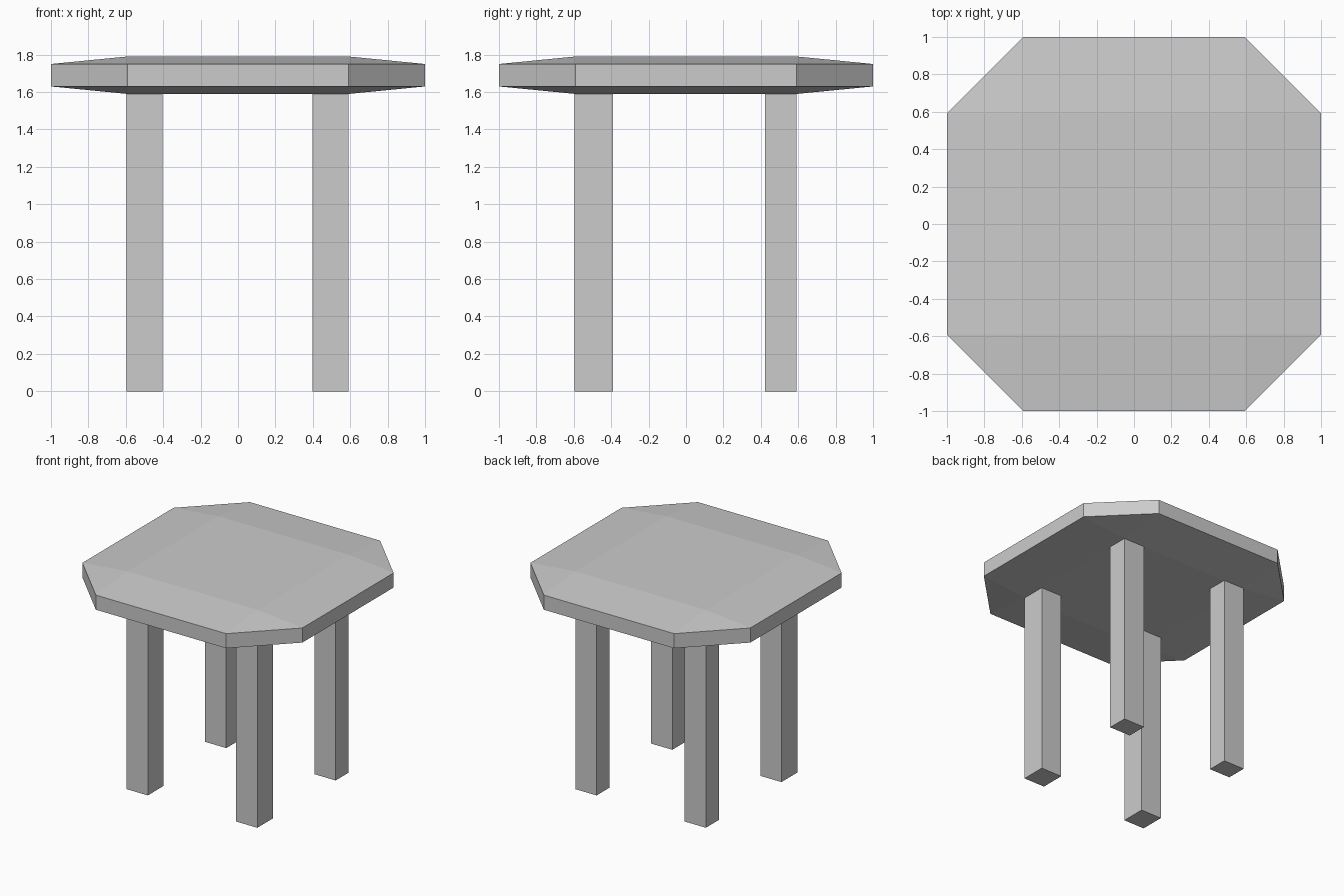
import bpy, bmesh

if "Cube" in bpy.data.objects:
    bpy.data.objects.remove(bpy.data.objects["Cube"])


def make_object(name, bm):
    bmesh.ops.recalc_face_normals(bm, faces=bm.faces)
    mesh = bpy.data.meshes.new(name)
    bm.to_mesh(mesh)
    bm.free()
    obj = bpy.data.objects.new(name, mesh)
    bpy.context.collection.objects.link(obj)
    return obj


def add_box(name, x0, x1, y0, y1, z0, z1):
    bm = bmesh.new()
    bmesh.ops.create_cube(bm, size=1)
    for v in bm.verts:
        v.co = (x1 if v.co.x > 0 else x0,
                y1 if v.co.y > 0 else y0,
                z1 if v.co.z > 0 else z0)
    return make_object(name, bm)


# Table top: flat inner square, sloping borders and clipped corners, top and bottom
INNER, OUTER = 0.592, 1.0
MID, EDGE, FLAT = 1.69, 0.06, 0.1
bm = bmesh.new()
corners = [(1, 1), (-1, 1), (-1, -1), (1, -1)]
rims = []
for side in (-1, 1):
    square = [bm.verts.new((sx * INNER, sy * INNER, MID + side * FLAT)) for sx, sy in corners]
    rim = []
    for sx, sy in corners:
        on_x = bm.verts.new((sx * OUTER, sy * INNER, MID + side * EDGE))
        on_y = bm.verts.new((sx * INNER, sy * OUTER, MID + side * EDGE))
        rim += [on_x, on_y] if sx * sy > 0 else [on_y, on_x]
    bm.faces.new(square)
    for i in range(4):
        j = (i + 1) % 4
        bm.faces.new((square[i], rim[2 * i], rim[2 * i + 1]))
        bm.faces.new((square[i], rim[2 * i + 1], rim[2 * j], square[j]))
    rims.append(rim)

# Vertical edge band of the top
low, high = rims
for i in range(8):
    j = (i + 1) % 8
    bm.faces.new((low[i], low[j], high[j], high[i]))
make_object("table_top", bm)

# Four square legs; the back pair is slightly thinner in depth
for side, x0, x1 in (("left", -0.595, -0.403), ("right", 0.398, 0.592)):
    for end, y0, y1 in (("front", -0.595, -0.39), ("back", 0.423, 0.592)):
        add_box(f"{end}_{side}_leg", x0, x1, y0, y1, 0, MID - FLAT)
